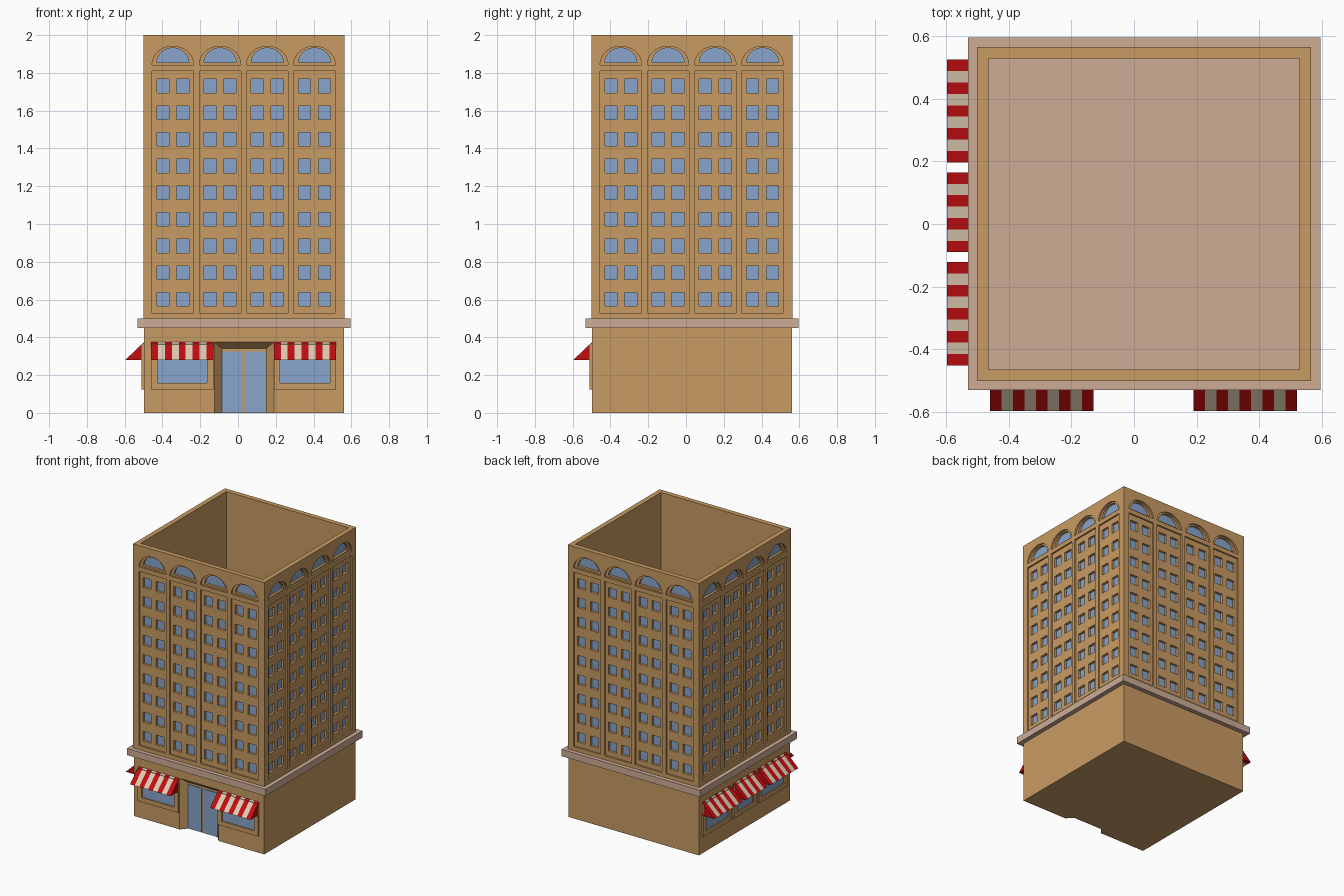
import bpy, math
from mathutils import Vector, Matrix

if "Cube" in bpy.data.objects:
    bpy.data.objects.remove(bpy.data.objects["Cube"])

C = 0.032                      # plan centre of the block
FRONT, RIGHT, BACK, LEFT = 0, 1, 2, 3


def material(name, rgb):
    m = bpy.data.materials.new(name)
    m.diffuse_color = (*rgb, 1)
    m.use_nodes = True
    m.node_tree.nodes["Principled BSDF"].inputs["Base Color"].default_value = m.diffuse_color
    return m


WALL, GLASS, STONE, RED, CREAM = range(5)
MATS = [material("tan wall", (0.58, 0.328, 0.122)),
        material("blue glass", (0.25, 0.376, 0.604)),
        material("pink stone", (0.61, 0.413, 0.305)),
        material("awning red", (0.54, 0.004, 0.005)),
        material("awning cream", (0.75, 0.60, 0.46))]


class Part:
    """Collects faces given in facade coordinates: u along, d inward, z up."""

    def __init__(self, name, half):
        self.name, self.half = name, half
        self.v, self.f, self.m = [], [], []
        self.side = FRONT

    def face(self, pts, want, mat=WALL):
        """Add a polygon whose normal points along want (u, d, z)."""
        p = [Vector(q) for q in pts]
        n = Vector()
        for a, b in zip(p, p[1:] + p[:1]):
            n += a.cross(b)
        if n.dot(Vector(want)) < 0:
            p.reverse()
        rot = Matrix.Rotation(math.pi / 2 * self.side, 3, 'Z')
        k = len(self.v)
        for q in p:
            w = rot @ Vector((q.x, q.y - self.half, q.z))
            self.v.append((w.x + C, w.y + C, w.z))
        self.f.append(range(k, k + len(p)))
        self.m.append(mat)

    def bridge(self, a, b, want=None):
        """Quads between two closed loops; faces the loop centre by default."""
        mid = sum((Vector(q) for q in a), Vector()) / len(a)
        for i in range(len(a)):
            j = (i + 1) % len(a)
            w = want or (mid - (Vector(a[i]) + Vector(a[j])) / 2)
            self.face([a[i], a[j], b[j], b[i]], w)

    def box(self, u0, u1, d0, d1, z0, z1, mat=WALL):
        for d, s in ((d0, -1), (d1, 1)):
            self.face([(u0, d, z0), (u1, d, z0), (u1, d, z1), (u0, d, z1)], (0, s, 0), mat)
        for u, s in ((u0, -1), (u1, 1)):
            self.face([(u, d0, z0), (u, d1, z0), (u, d1, z1), (u, d0, z1)], (s, 0, 0), mat)
        for z, s in ((z0, -1), (z1, 1)):
            self.face([(u0, d0, z), (u1, d0, z), (u1, d1, z), (u0, d1, z)], (0, 0, s), mat)

    def cells(self, us, zs, d):
        """Wall grid; odd/odd cells stay open and are returned."""
        holes = []
        for i in range(len(us) - 1):
            for j in range(len(zs) - 1):
                r = (us[i], us[i + 1], zs[j], zs[j + 1])
                if i % 2 and j % 2:
                    holes.append(r)
                else:
                    self.face(rect(*r, d), (0, -1, 0))
        return holes

    def build(self):
        me = bpy.data.meshes.new(self.name)
        me.from_pydata(self.v, [], [list(f) for f in self.f])
        for m in MATS:
            me.materials.append(m)
        me.polygons.foreach_set("material_index", self.m)
        me.update()
        bpy.context.collection.objects.link(bpy.data.objects.new(self.name, me))


def rect(u0, u1, z0, z1, d):
    return [(u0, d, z0), (u1, d, z0), (u1, d, z1), (u0, d, z1)]


def arch(u, z, rx, rz, d, n=14):
    return [(u - rx * math.cos(math.pi * i / n), d, z + rz * math.sin(math.pi * i / n))
            for i in range(n + 1)]


# Tower: four identical facades of recessed bays, windows and arches
H, D1, D2, THICK = 0.533, 0.012, 0.03, 0.036
BAYS = [-0.377 + 0.25 * i for i in range(4)]
tower = Part("tower", H)
edges = [-H] + [b + s * 0.11 for b in BAYS for s in (-1, 1)] + [H]
rows = [0.53] + [0.565 + 0.1412 * i + s for i in range(9) for s in (0, 0.072)] + [1.81]
for tower.side in range(4):
    for u0, u1, z0, z1 in tower.cells(edges, [0.5, 0.53, 1.81], 0):
        tower.bridge(rect(u0, u1, z0, z1, 0), rect(u0, u1, z0, z1, D1))
        m = (u0 + u1) / 2
        cols = [u0, m - 0.085, m - 0.02, m + 0.02, m + 0.085, u1]
        for r in tower.cells(cols, rows, D1):
            tower.bridge(rect(*r, D1), rect(*r, D2))
            tower.face(rect(*r, D2), (0, -1, 0), GLASS)
    # top band with arched windows
    for i in range(0, len(edges), 2):
        tower.face(rect(edges[i], edges[i + 1], 1.81, 2, 0), (0, -1, 0))
    for b in BAYS:
        tower.face(rect(b - 0.11, b + 0.11, 1.81, 1.843, 0), (0, -1, 0))
        outer = arch(b, 1.843, 0.11, 0.098, 0)
        for p, q in zip(outer, outer[1:]):
            tower.face([p, q, (q[0], 0, 2), (p[0], 0, 2)], (0, -1, 0))
        ring = arch(b, 1.843, 0.11, 0.098, D1)
        inner = arch(b, 1.855, 0.085, 0.077, D1)
        pane = arch(b, 1.855, 0.085, 0.077, D2)
        tower.bridge(outer, ring)
        tower.bridge(ring, inner, (0, -1, 0))
        tower.bridge(inner, pane)
        tower.face(pane, (0, -1, 0), GLASS)
    # wall top and inner wall of the open shaft
    k = H - THICK
    tower.face([(-H, 0, 2), (H, 0, 2), (k, THICK, 2), (-k, THICK, 2)], (0, 0, 1))
    tower.face(rect(-k, k, 0.5, 2, THICK), (0, 1, 0))
tower.build()

# Stone ledge, also the floor of the shaft
ledge = Part("stone_ledge", 0.563)
ledge.box(-0.563, 0.563, 0, 1.126, 0.45, 0.5, STONE)
ledge.build()

# Ground floor with splayed door recess in the front
B, REC = 0.53, 0.045
da, db, ia, ib = -0.125 - C, 0.19 - C, -0.085 - C, 0.15 - C
base = Part("ground_floor", B)
base.face(rect(-B, da, 0, 0.45, 0), (0, -1, 0))
base.face(rect(db, B, 0, 0.45, 0), (0, -1, 0))
base.face(rect(da, db, 0.375, 0.45, 0), (0, -1, 0))
o, n = rect(da, db, 0, 0.375, 0), rect(ia, ib, 0, 0.34, REC)
for i, want in ((1, (-1, 0, 0)), (2, (0, 0, -1)), (3, (1, 0, 0))):
    j = (i + 1) % 4
    base.face([o[i], o[j], n[j], n[i]], want)
base.face(n, (0, -1, 0))
base.face([(-B, 0, 0), o[0], n[0], n[1], o[1], (B, 0, 0), (B, 2 * B, 0), (-B, 2 * B, 0)],
          (0, 0, -1))
for base.side in (RIGHT, BACK, LEFT):
    base.face(rect(-B, B, 0, 0.45, 0), (0, -1, 0))
base.build()

# Double glass door
door = Part("glass_doors", B)
for u0, u1 in ((-0.085, 0.024), (0.039, 0.148)):
    door.box(u0 - C, u1 - C, REC - 0.004, REC, 0.002, 0.325, GLASS)
door.build()

# Shop windows and striped awnings: side, start, end, stripe count
SHOPS = [(FRONT, -0.46 - C, -0.13 - C, 9), (FRONT, 0.19 - C, 0.52 - C, 9),
         (LEFT, C - 0.525, C - 0.197, 9), (LEFT, C - 0.165, C + 0.09, 7),
         (LEFT, C + 0.122, C + 0.452, 9)]
shop = Part("shop_windows", B)
awn = Part("awnings", B)
for side, a, b, count in SHOPS:
    shop.side = awn.side = side
    t, z0, z1, w = 0.033, 0.125, 0.365, -0.012
    shop.box(a, b, w, 0, z0, z0 + t)
    shop.box(a, b, w, 0, z1 - t, z1)
    shop.box(a, a + t, w, 0, z0 + t, z1 - t)
    shop.box(b - t, b, w, 0, z0 + t, z1 - t)
    shop.box(a + t, b - t, -0.003, 0, z0 + t, z1 - t, GLASS)
    lo, hi, out = 0.28, 0.374, -0.099
    for i in range(count):
        p, q = a + (b - a) * i / count, a + (b - a) * (i + 1) / count
        mat = CREAM if i % 2 else RED
        awn.face([(p, out, lo), (q, out, lo), (q, 0, hi), (p, 0, hi)], (0, -1, 1), mat)
        awn.face([(p, out, lo), (q, out, lo), (q, 0, lo), (p, 0, lo)], (0, 0, -1), mat)
    for u, s in ((a, -1), (b, 1)):
        awn.face([(u, out, lo), (u, 0, lo), (u, 0, hi)], (s, 0, 0), RED)
shop.build()
awn.build()
